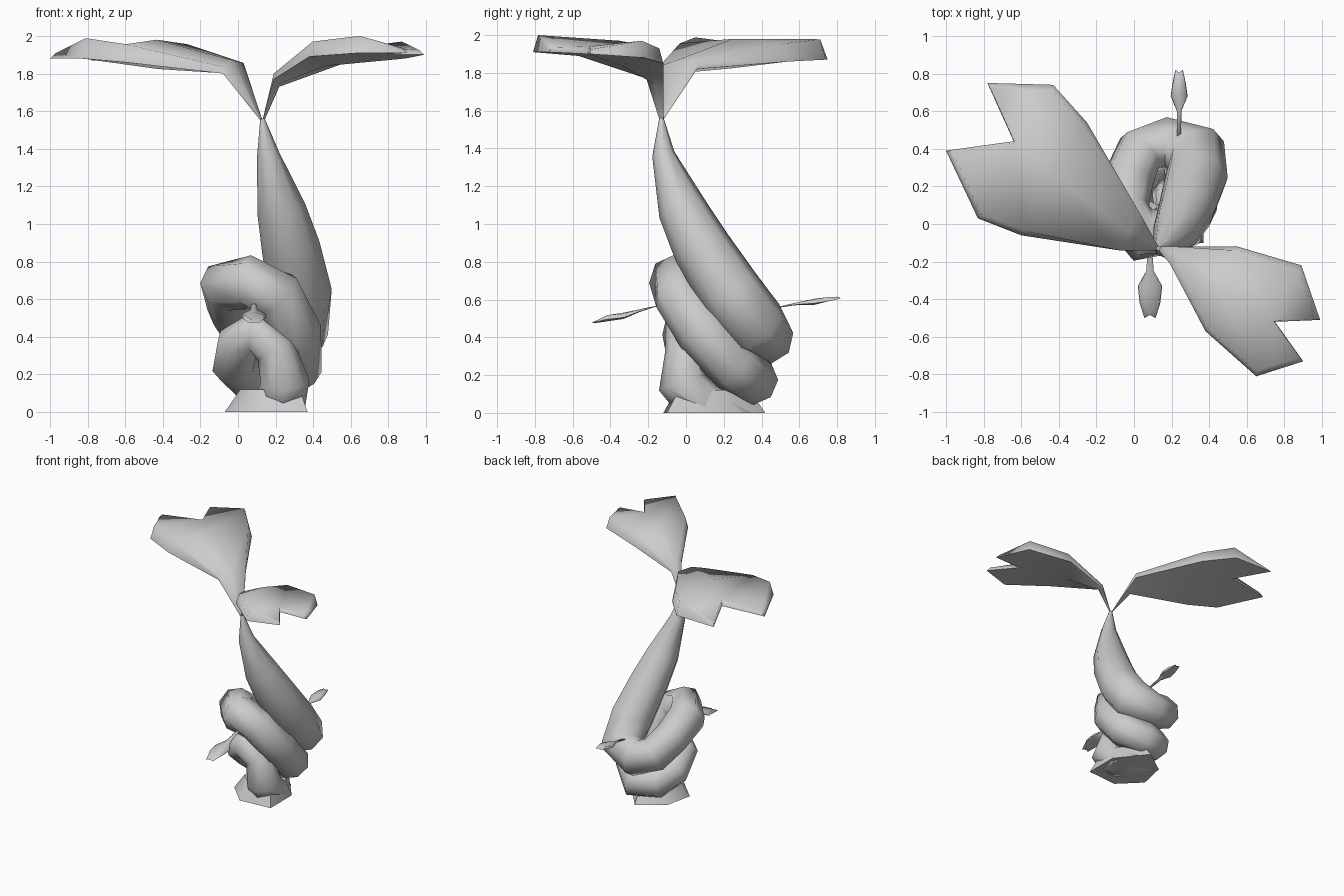
import bpy, bmesh, math
from mathutils import Vector

if "Cube" in bpy.data.objects:
    bpy.data.objects.remove(bpy.data.objects["Cube"])


def finish(name, bm, angle):
    bmesh.ops.recalc_face_normals(bm, faces=bm.faces[:])
    me = bpy.data.meshes.new(name)
    bm.to_mesh(me)
    bm.free()
    ob = bpy.data.objects.new(name, me)
    bpy.context.collection.objects.link(ob)
    bpy.ops.object.select_all(action='DESELECT')
    ob.select_set(True)
    bpy.context.view_layer.objects.active = ob
    bpy.ops.object.shade_smooth_by_angle(angle=math.radians(angle))
    return ob


def tube(name, path, sides=8):
    """Tapered sweep with a carried frame, cut flat at the ground."""
    bm = bmesh.new()
    pts = [Vector(p[:3]) for p in path]
    side = Vector((1, 0, 0))
    rings = []
    for i, p in enumerate(pts):
        t = (pts[min(i + 1, len(pts) - 1)] - pts[max(i - 1, 0)]).normalized()
        side = (side - t * side.dot(t)).normalized()
        up = t.cross(side)
        r = path[i][3]
        rings.append([bm.verts.new(p + r * (math.cos(a) * side + math.sin(a) * up))
                      for a in (math.tau * k / sides for k in range(sides))])
    for a, b in zip(rings, rings[1:]):
        for k in range(sides):
            n = (k + 1) % sides
            bm.faces.new((a[k], a[n], b[n], b[k]))
    bm.faces.new(rings[0])
    bm.faces.new(rings[-1])
    cut = bmesh.ops.bisect_plane(bm, geom=bm.verts[:] + bm.edges[:] + bm.faces[:],
                                 plane_co=(0, 0, 0), plane_no=(0, 0, -1), clear_outer=True)
    edges = [e for e in cut['geom_cut'] if isinstance(e, bmesh.types.BMEdge)]
    bmesh.ops.holes_fill(bm, edges=edges)
    return finish(name, bm, 60)


def leaf(name, left, right, notch, thick, inset=0.93):
    """Notched blade: rows stem, base, middle, shoulder, tip on each edge."""
    L, R = [Vector(p) for p in left], [Vector(p) for p in right]
    M = [(L[i] + R[i]) / 2 for i in range(3)] + [Vector(notch)]
    flat = L + R + M
    centre = (L[2] + R[2] + L[3] + R[3]) / 4
    bm = bmesh.new()
    rise = [0.01, 0.3, 0.8, 0.9, 0.25]
    lift = rise + rise + [0.01, 0.5, 1.0, 0.4]
    low, top = [], []
    for i, p in enumerate(flat):
        # shallow keel along the underside
        under = p - Vector((0, 0, {11: 0.1, 12: 0.3}.get(i, 0) * thick))
        low.append(bm.verts.new(under))
        k = 1 if i in (0, 1, 5, 6, 10, 11) else inset
        q = centre + (p - centre) * k
        q.z = p.z + thick * lift[i]
        top.append(bm.verts.new(q))
    faces = [(0, 1, 11, 10), (1, 2, 12, 11), (2, 3, 13, 12), (3, 4, 13),
             (10, 11, 6, 5), (11, 12, 7, 6), (12, 13, 8, 7), (13, 9, 8)]
    rim = [0, 1, 2, 3, 4, 13, 9, 8, 7, 6, 5, 10]
    for f in faces:
        bm.faces.new([top[i] for i in f])
        bm.faces.new([low[i] for i in reversed(f)])
    for a, b in zip(rim, rim[1:] + rim[:1]):
        bm.faces.new((low[a], low[b], top[b], top[a]))
    return finish(name, bm, 85)


# Coiled stem, from the thin top down to the ground
tube("coiled_stem", [
    (0.13, -0.13, 1.56, 0.012), (0.16, -0.12, 1.37, 0.06), (0.23, -0.02, 1.08, 0.13),
    (0.28, 0.08, 0.88, 0.155), (0.33, 0.24, 0.63, 0.17), (0.33, 0.37, 0.46, 0.17),
    (0.17, 0.43, 0.40, 0.14), (0.03, 0.38, 0.45, 0.135), (-0.03, 0.24, 0.55, 0.135),
    (-0.06, 0.07, 0.67, 0.145), (0.05, -0.06, 0.69, 0.145), (0.20, -0.03, 0.63, 0.145),
    (0.30, 0.09, 0.43, 0.145), (0.31, 0.26, 0.24, 0.14), (0.20, 0.36, 0.17, 0.13),
    (0.06, 0.31, 0.18, 0.125), (-0.02, 0.18, 0.25, 0.12), (0.00, 0.05, 0.36, 0.12),
    (0.09, -0.01, 0.43, 0.12), (0.20, 0.00, 0.33, 0.11), (0.25, -0.02, 0.16, 0.13),
    (0.22, 0.10, 0.04, 0.14), (0.15, 0.25, -0.06, 0.15)])

# Flared foot where the stem meets the ground
foot = bmesh.new()
outline = [(-0.07, 0.05), (0.10, -0.12), (0.37, -0.10), (0.37, 0.18), (0.18, 0.42), (-0.02, 0.28)]
for z, scale in ((0, 1), (0.12, 0.72)):
    for x, y in outline:
        foot.verts.new((0.22 + (x - 0.22) * scale, 0.12 + (y - 0.12) * scale, z))
bmesh.ops.convex_hull(foot, input=foot.verts[:])
finish("stem_foot", foot, 50)

# Two large leaves
leaf("large_leaf",
     [(0.12, -0.14, 1.55), (-0.08, -0.14, 1.80), (-0.60, -0.06, 1.86), (-0.83, 0.03, 1.88), (-1.0, 0.39, 1.88)],
     [(0.13, -0.12, 1.55), (0.03, 0.06, 1.82), (-0.25, 0.54, 1.86), (-0.43, 0.74, 1.87), (-0.78, 0.75, 1.87)],
     (-0.64, 0.44, 1.89), 0.12)
leaf("small_leaf",
     [(0.14, -0.12, 1.55), (0.22, -0.12, 1.73), (0.55, -0.12, 1.85), (0.89, -0.22, 1.88), (0.99, -0.51, 1.90)],
     [(0.13, -0.14, 1.55), (0.19, -0.21, 1.77), (0.38, -0.57, 1.89), (0.65, -0.81, 1.91), (0.90, -0.73, 1.91)],
     (0.75, -0.52, 1.90), 0.10)


# Two sprouts: symmetric miniature leaves running along y
def sprout(name, x, ys, zs, widths):
    edges = [[(x + s * w, y, z) for w, y, z in zip(widths, ys, zs)] for s in (-1, 1)]
    notch = (x, ys[4] * 0.8 + ys[3] * 0.2, zs[4])
    leaf(name, edges[0], edges[1], notch, 0.025)


sprout("back_sprout", 0.24, (0.44, 0.60, 0.68, 0.75, 0.82),
       (0.55, 0.575, 0.58, 0.59, 0.605), (0.01, 0.012, 0.045, 0.035, 0.02))
sprout("front_sprout", 0.085, (-0.12, -0.25, -0.33, -0.42, -0.50),
       (0.575, 0.535, 0.505, 0.495, 0.475), (0.01, 0.02, 0.065, 0.055, 0.03))
